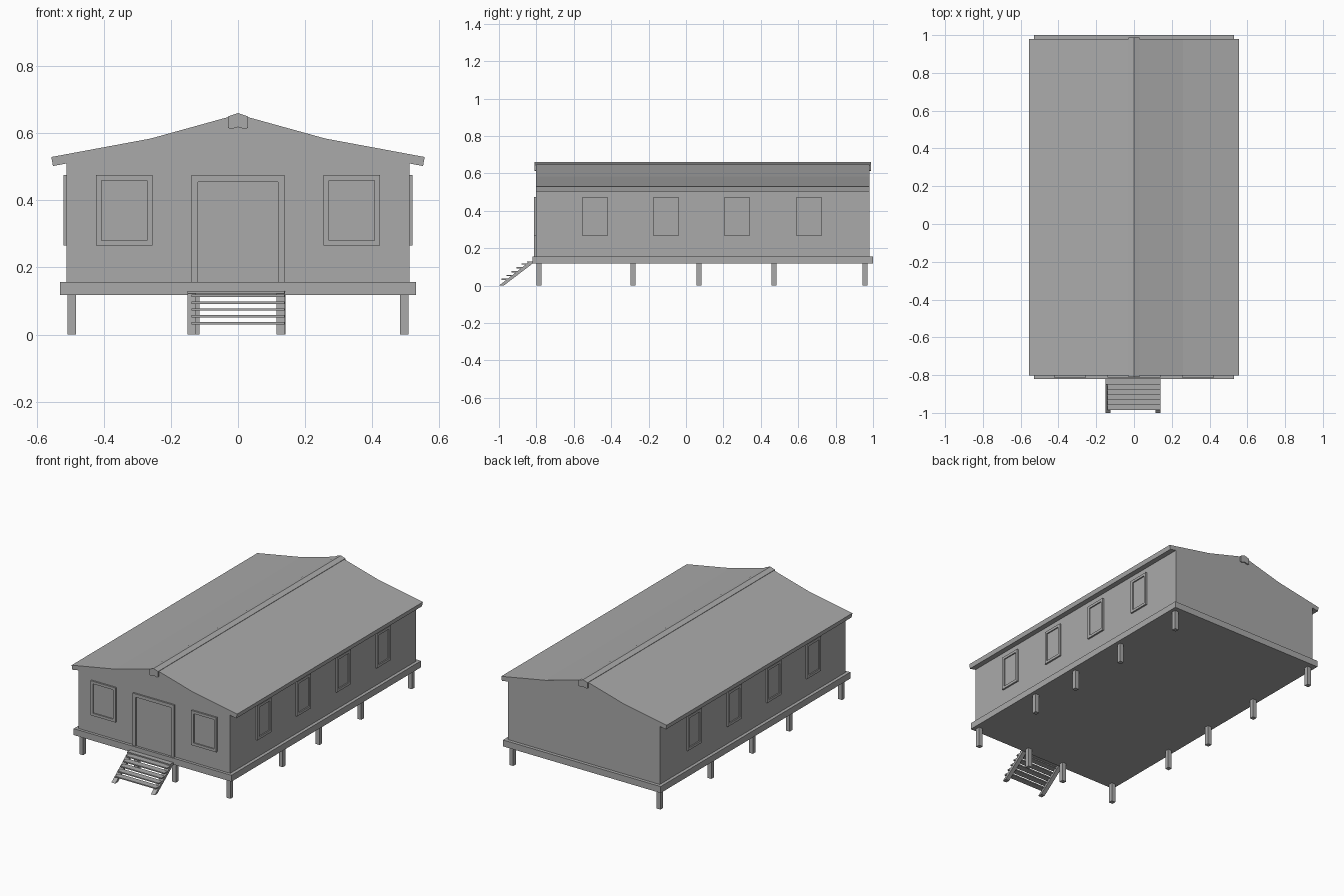
import bpy

cube = bpy.data.objects.get("Cube")
if cube:
    bpy.data.objects.remove(cube, do_unlink=True)

grey = bpy.data.materials.new("plain grey")
grey.use_nodes = True
COLOUR = (0.4, 0.4, 0.4, 1)
grey.diffuse_color = COLOUR
grey.node_tree.nodes["Principled BSDF"].inputs["Base Color"].default_value = COLOUR


def prism(name, profile, start, end, axis):
    """Extrude a closed 2D profile along y (profile is x,z) or x (profile is y,z)."""
    def place(p, t):
        return (p[0], t, p[1]) if axis == "y" else (t, p[0], p[1])
    n = len(profile)
    verts = [place(p, t) for t in (start, end) for p in profile]
    faces = [tuple(range(n)), tuple(range(2 * n - 1, n - 1, -1))]
    faces += [(i, i + n, (i + 1) % n + n, (i + 1) % n) for i in range(n)]
    mesh = bpy.data.meshes.new(name)
    mesh.from_pydata(verts, [], faces)
    # Make all faces point outwards
    import bmesh
    bm = bmesh.new()
    bm.from_mesh(mesh)
    bmesh.ops.recalc_face_normals(bm, faces=bm.faces)
    bm.to_mesh(mesh)
    bm.free()
    mesh.materials.append(grey)
    obj = bpy.data.objects.new(name, mesh)
    bpy.context.collection.objects.link(obj)
    return obj


def box(name, x0, x1, y0, y1, z0, z1):
    return prism(name, [(x0, z0), (x1, z0), (x1, z1), (x0, z1)], y0, y1, "y")


def mirrored(half):
    """Complete a right-hand half profile that runs from bottom to top."""
    return half + [(-x, z) for x, z in reversed(half) if x > 0]


def framed_panel(name, axis, u0, u1, z0, z1, wall, out, border, sill):
    """A raised frame with a thinner panel inside, standing on a wall."""
    def slab(part, a, b, c, d, depth):
        lo, hi = sorted((wall - out * 0.004, wall + out * depth))
        prism(name + part, [(a, c), (b, c), (b, d), (a, d)], lo, hi, axis)
    slab("_left_jamb", u0, u0 + border, z0, z1, 0.01)
    slab("_right_jamb", u1 - border, u1, z0, z1, 0.01)
    slab("_head", u0 + border, u1 - border, z1 - border, z1, 0.01)
    if sill:
        slab("_sill", u0 + border, u1 - border, z0, z0 + border, 0.01)
    slab("_panel", u0 + border, u1 - border, z0 + sill * border, z1 - border, 0.003)


FRONT, BACK, SIDE = -0.803, 0.98, 0.51

# House body with shallow two-pitch roof and eaves
prism("house_body", mirrored([(SIDE, 0.15), (SIDE, 0.51), (0.551, 0.502),
                              (0.556, 0.529), (0.26, 0.584), (0, 0.656)]),
      FRONT, BACK, "y")

# Ridge cap
prism("ridge_cap", mirrored([(0, 0.618), (0.022, 0.612), (0.03, 0.616),
                             (0.03, 0.65), (0, 0.66)]), -0.811, 0.988, "y")

# Floor platform
box("floor_platform", -0.53, 0.53, -0.82, 1.0, 0.118, 0.157)

# Posts under the platform
for side in (-1, 1):
    for y in (-0.785, -0.283, 0.07, 0.47, 0.957):
        x = side * 0.495
        box("post", x - 0.013, x + 0.013, y - 0.013, y + 0.013, 0, 0.12)
    x = side * 0.128
    box("entry_post", x - 0.013, x + 0.013, -0.798, -0.772, 0, 0.12)

# Door and front windows
framed_panel("door", "y", -0.139, 0.139, 0.157, 0.475, FRONT, -1, 0.02, False)
for name, x in (("front_window_right", -0.339), ("front_window_left", 0.339)):
    framed_panel(name, "y", x - 0.084, x + 0.084, 0.265, 0.475, FRONT, -1, 0.016, True)

# Side windows
for side in (-1, 1):
    for y in (-0.487, -0.107, 0.273, 0.657):
        framed_panel("side_window", "x", y - 0.067, y + 0.067, 0.265, 0.475,
                     side * SIDE, side, 0.016, True)

# Entry stairs: two sloping stringers, open treads and a top step
for x in (-0.138, 0.127):
    prism("stair_stringer", [(-1.0, 0), (-0.975, 0), (-0.82, 0.118), (-0.82, 0.13),
                             (-0.84, 0.126)], x - 0.013, x + 0.013, "x")
for i in range(5):
    z = 0.034 + i * 0.0205
    y = -0.966 + i * 0.0265
    box("stair_tread", -0.139, 0.139, y - 0.02, y + 0.018, z - 0.0035, z + 0.0035)
box("top_step", -0.15, 0.139, -0.85, -0.815, 0.123, 0.13)
